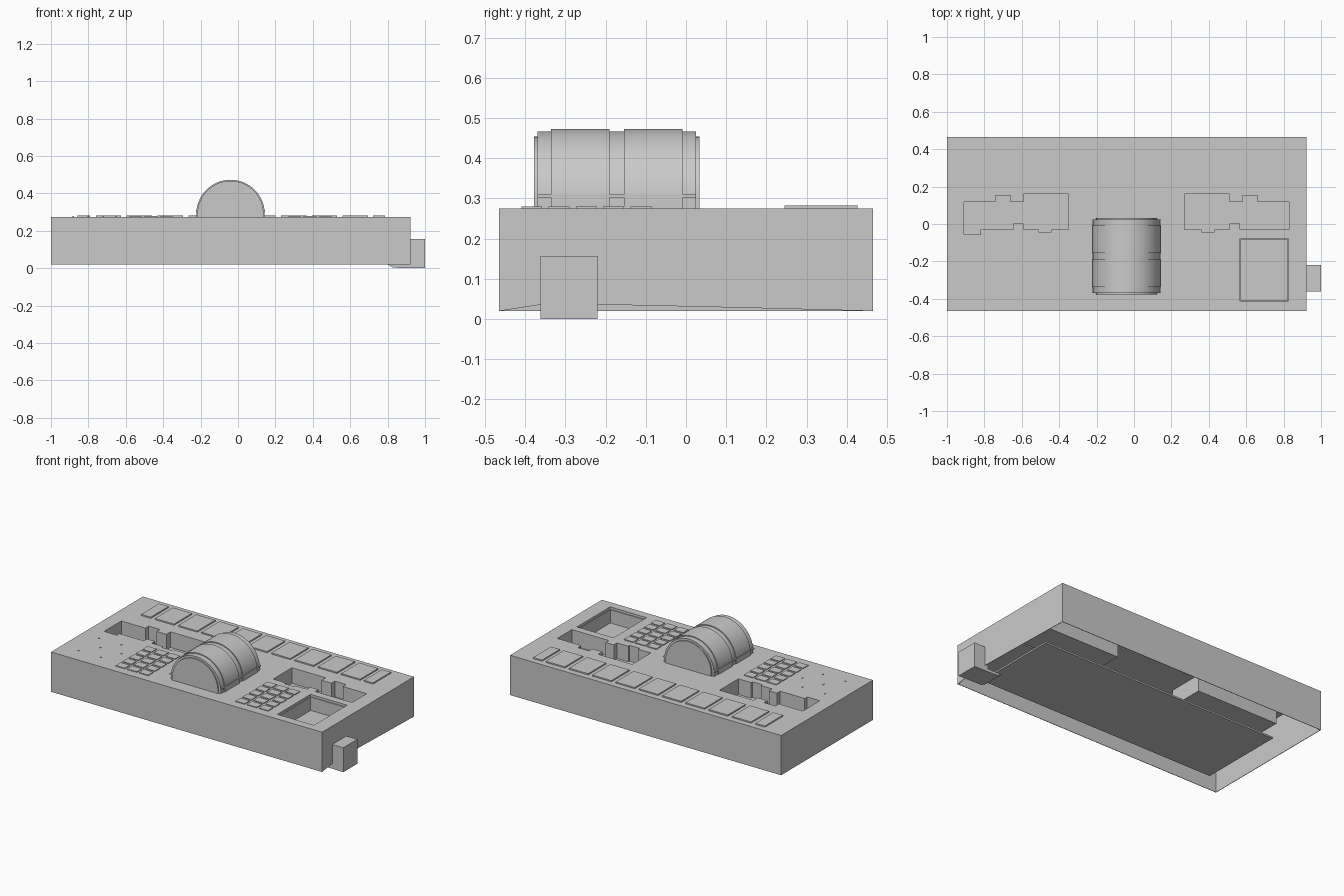
import bpy, bmesh, math

cube = bpy.data.objects.get("Cube")
if cube:
    bpy.data.objects.remove(cube, do_unlink=True)

GREY = (0.59, 0.59, 0.59, 1)
mat = bpy.data.materials.new("plain_grey")
mat.use_nodes = True
mat.diffuse_color = GREY
mat.node_tree.nodes["Principled BSDF"].inputs["Base Color"].default_value = GREY

CX, TOP = -0.04, 0.275      # centre line and deck height
PLACE = {"x": lambda p, d: (d, p[0], p[1]),
         "y": lambda p, d: (p[0], d, p[1]),
         "z": lambda p, d: (p[0], p[1], d)}


def prism(name, points, lo, hi, axis="z"):
    """Extrude a 2D outline along the given axis."""
    bm = bmesh.new()
    place = PLACE[axis]
    face = bm.faces.new([bm.verts.new(place(p, lo)) for p in points])
    grown = bmesh.ops.extrude_face_region(bm, geom=[face])["geom"]
    bmesh.ops.translate(bm, vec=place((0, 0), hi - lo),
                        verts=[v for v in grown if isinstance(v, bmesh.types.BMVert)])
    bmesh.ops.recalc_face_normals(bm, faces=bm.faces)
    mesh = bpy.data.meshes.new(name)
    bm.to_mesh(mesh)
    bm.free()
    mesh.materials.append(mat)
    obj = bpy.data.objects.new(name, mesh)
    bpy.context.collection.objects.link(obj)
    return obj


def box(name, x0, x1, y0, y1, z0, z1):
    return prism(name, [(x0, y0), (x1, y0), (x1, y1), (x0, y1)], z0, z1)


def cut(cutter, *targets):
    cutter.hide_render = True
    for target in targets:
        mod = target.modifiers.new("cut", "BOOLEAN")
        mod.operation, mod.solver, mod.object = "DIFFERENCE", "EXACT", cutter
        bpy.context.view_layer.objects.active = target
        bpy.ops.object.modifier_apply(modifier=mod.name)
    bpy.data.objects.remove(cutter, do_unlink=True)


# Thin outer shell, open underneath
body = box("body", -1, 0.922, -0.465, 0.465, 0.02, TOP)
cut(box("underside_cutter", -0.997, 0.919, -0.462, 0.462, -0.1, 0.27), body)
# Bottom edge of the left end wall rises around the latch
cut(prism("edge_cutter", [(-0.464, -0.1), (-0.464, 0.02), (-0.36, 0.036), (-0.21, 0.036),
                          (0.06, 0.03), (0.464, 0.02), (0.464, -0.1)], 0.9, 1.1, "x"), body)

# Base floor set inside the shell
box("base_floor", -0.89, 0.80, -0.39, 0.17, 0.055, 0.065)

# Mirrored stepped wells with side alcoves, sunk into tubs below the deck
FLOOR = 0.175
WELL = [(0.31, -0.03), (0.55, -0.03), (0.55, 0.003), (0.607, 0.003), (0.607, -0.03),
        (0.87, -0.03), (0.87, 0.118), (0.70, 0.118), (0.70, 0.152), (0.62, 0.152),
        (0.62, 0.118), (0.55, 0.118), (0.55, 0.16), (0.31, 0.16)]
for s in (-1, 1):
    xs = sorted((CX + s * 0.30, CX + s * 0.88))
    tub = box("well_tub", *xs, -0.062, 0.166, FLOOR - 0.01, 0.272)
    cut(prism("well_cutter", [(CX + s * x, y) for x, y in WELL], FLOOR, 0.4), body, tub)
    xs = sorted((CX + s * 0.40, CX + s * 0.47))
    cut(box("alcove_cutter", *xs, -0.044, 0.0, FLOOR, 0.4), body, tub)
    if s < 0:
        cut(box("corner_alcove_cutter", -0.91, -0.82, -0.056, 0.0, FLOOR, 0.4), body, tub)

# Square pit with a narrow stepped rim
pit = box("pit_tub", 0.563, 0.832, -0.418, -0.072, FLOOR - 0.01, 0.272)
cut(box("rim_cutter", 0.568, 0.827, -0.413, -0.077, 0.26, 0.4), body, pit)
cut(box("pit_cutter", 0.573, 0.822, -0.408, -0.082, FLOOR, 0.4), body, pit)


# Row of raised panels along the back
def panel(x0, x1):
    box("back_panel", x0, x1, 0.245, 0.427, TOP - 0.004, 0.283)


panel(-0.858, -0.79)
for i in range(9):
    panel(-0.76 + i * 0.165, -0.625 + i * 0.165)
panel(0.722, 0.785)

# Fields of small raised blocks either side of the dome
COLUMNS = [(0.31, 0.375), (0.39, 0.46), (0.475, 0.54)]
for s in (-1, 1):
    for a, b in COLUMNS:
        xs = sorted((CX + s * a, CX + s * b))
        for row in range(5):
            y = -0.41 + row * 0.068
            box("deck_block", *xs, y, y + 0.052, TOP - 0.004, 0.28)


# Dome built from nested half-round layers
def arch(name, r, mid, y0, y1):
    n, base = 32, TOP - 0.004
    pts = [(CX - r, base)]
    pts += [(CX - r * math.cos(math.pi * i / n), mid + r * math.sin(math.pi * i / n)) for i in range(n + 1)]
    pts.append((CX + r, base))
    obj = prism(name, pts, y0, y1, "y")
    bpy.ops.object.select_all(action="DESELECT")
    obj.select_set(True)
    bpy.context.view_layer.objects.active = obj
    bpy.ops.object.shade_smooth_by_angle(angle=math.radians(30))


arch("dome_core", 0.162, 0.292, -0.378, 0.033)
arch("dome_shell", 0.177, 0.29, -0.37, 0.025)
for y0, y1 in ((-0.336, -0.19), (-0.154, -0.009)):
    arch("dome_band", 0.183, 0.29, y0, y1)

# Thin lip along both long sides of the dome
for s in (-1, 1):
    xs = sorted((CX + s * 0.17, CX + s * 0.185))
    box("dome_lip", *xs, -0.37, 0.025, 0.303, 0.31)

# Side latch with a foot reaching beneath the block
prism("side_latch", [(0.80, 0.02), (0.83, 0.003), (1.0, 0.0), (1.0, 0.157), (0.90, 0.157), (0.90, 0.02)],
      -0.362, -0.22, "y")

# Small studs on the plain deck area
for x, y in ((-0.88, -0.15), (-0.72, -0.15), (-0.88, -0.36), (-0.72, -0.36), (-0.8, -0.25), (-0.65, -0.25)):
    box("stud", x - 0.004, x + 0.004, y - 0.004, y + 0.004, TOP - 0.004, 0.278)
